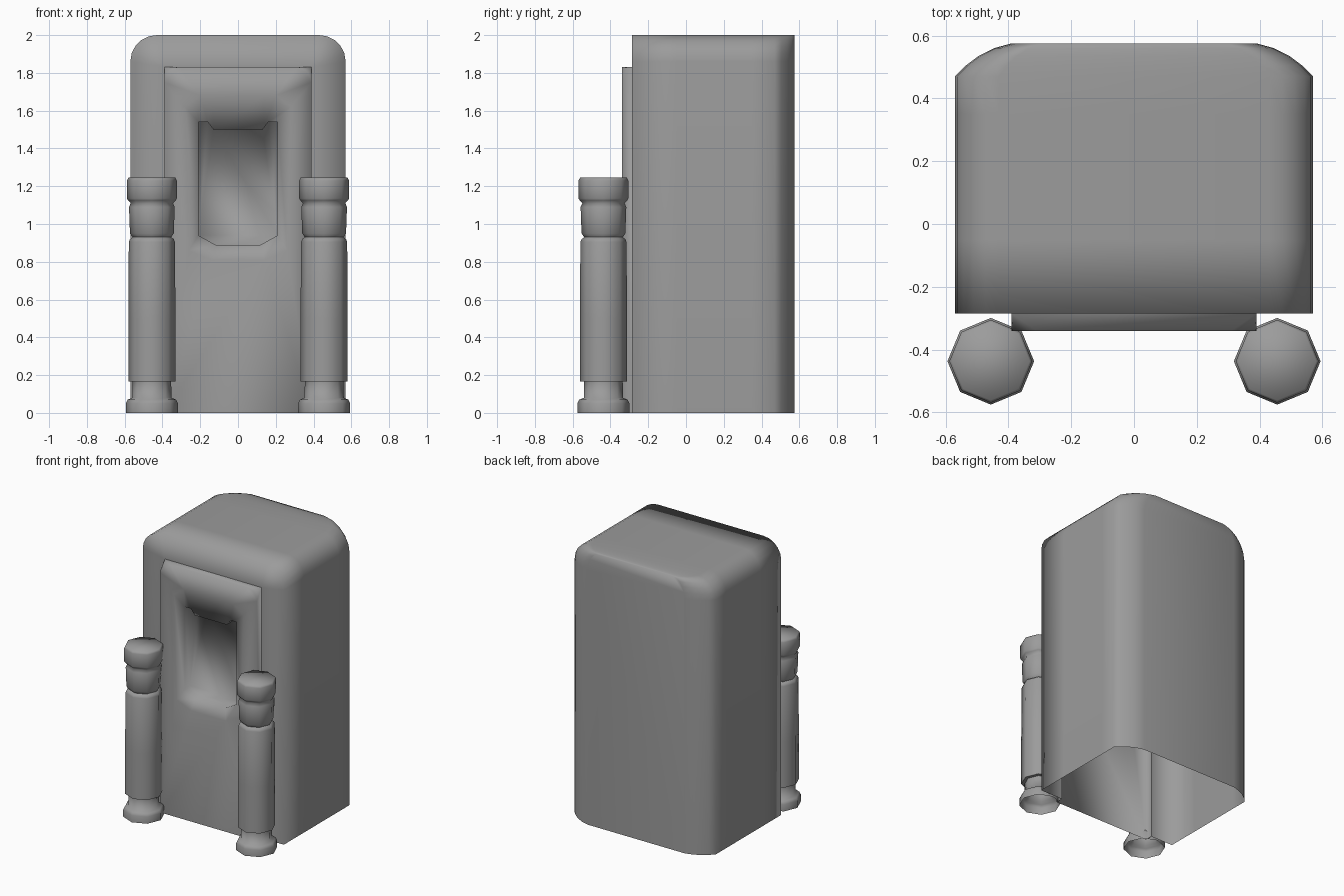
import bpy, bmesh, math

if "Cube" in bpy.data.objects:
    bpy.data.objects.remove(bpy.data.objects["Cube"])

GREY = bpy.data.materials.new("dark_grey")
GREY.diffuse_color = (0.33, 0.33, 0.33, 1)
GREY.use_nodes = True
GREY.node_tree.nodes["Principled BSDF"].inputs["Base Color"].default_value = GREY.diffuse_color


def arch(x, top, r, y, sx=1.0):
    """Open arch outline from right foot over the top to left foot."""
    half = [(x, 0.0)]
    for i in range(6):
        a = math.pi / 2 * i / 5
        half.append((x - r + r * math.cos(a), top - r + r * math.sin(a)))
    pts = half + [(-px, pz) for px, pz in reversed(half)]
    return [(px * sx, y, pz) for px, pz in pts]


def add_ring(bm, pts):
    return [bm.verts.new(p) for p in pts]


def bridge(bm, a, b, closed=False):
    n = len(a)
    for i in range(n if closed else n - 1):
        j = (i + 1) % n
        bm.faces.new((a[i], a[j], b[j], b[i]))


def finish(bm, name, angle):
    bmesh.ops.remove_doubles(bm, verts=bm.verts, dist=0.0005)
    bmesh.ops.recalc_face_normals(bm, faces=bm.faces)
    me = bpy.data.meshes.new(name)
    bm.to_mesh(me)
    bm.free()
    me.materials.append(GREY)
    ob = bpy.data.objects.new(name, me)
    bpy.context.collection.objects.link(ob)
    bpy.ops.object.select_all(action='DESELECT')
    ob.select_set(True)
    bpy.context.view_layer.objects.active = ob
    bpy.ops.object.shade_smooth_by_angle(angle=math.radians(angle))
    return ob


FRONT, PANEL = -0.285, -0.34

# Hollow cabinet: front frame, arched shell, rounded back corners, open bottom
bm = bmesh.new()
prev = add_ring(bm, arch(0.39, 1.83, 0.0, FRONT))
for y, w in [(FRONT, 0.57), (-0.05, 0.57), (0.35, 0.57), (0.47, 0.57),
             (0.505, 0.535), (0.535, 0.495), (0.56, 0.445), (0.575, 0.39)]:
    ring = add_ring(bm, arch(0.57, 2.0, 0.14, y, w / 0.57))
    bridge(bm, prev, ring)
    prev = ring
bm.faces.new(prev)
finish(bm, "cabinet_shell", 100)

# Raised front panel: square base lofted to a rounded face, with a niche
bm = bmesh.new()
base = add_ring(bm, arch(0.39, 1.83, 0.0, FRONT))
face = add_ring(bm, arch(0.39, 1.83, 0.08, PANEL))
bridge(bm, base, face)


def niche_ring(half, depth):
    pts = half + [(-x, z) for x, z in reversed(half)]
    return add_ring(bm, [(x, depth(z), z) for x, z in pts])


MOUTH = [(.12, .89), (.21, .94), (.21, 1.54), (.16, 1.54), (.13, 1.50)]
rim = niche_ring([(.14, .81), (.26, .86), (.28, 1.62), (.20, 1.68), (.14, 1.68)],
                 lambda z: PANEL)
mouth = niche_ring(MOUTH, lambda z: -0.315)
back = niche_ring(MOUTH, lambda z: -0.26 + (z - 0.9) * 0.15)
bridge(bm, rim, mouth, True)
bridge(bm, mouth, back, True)
bm.faces.new(back)
border = [bm.edges.get((face[i], face[i + 1])) for i in range(len(face) - 1)]
border.append(bm.edges.new((face[0], face[-1])))
border += [bm.edges.get((rim[i], rim[(i + 1) % len(rim)])) for i in range(len(rim))]
bmesh.ops.triangle_fill(bm, use_beauty=True, use_dissolve=False, edges=border,
                        normal=(0, -1, 0))
finish(bm, "front_panel", 120)

# Turned eight-sided posts, open underneath
PROFILE = [(.138, 0), (.138, .05), (.128, .07), (.104, .08), (.102, .165),
           (.125, .166), (.125, .5), (.122, .905), (.116, .92), (.102, .93),
           (.116, .95), (.121, 1.09), (.112, 1.11), (.126, 1.125),
           (.132, 1.135), (.132, 1.23), (.124, 1.245)]
for side, name in ((-1, "left_post"), (1, "right_post")):
    bm = bmesh.new()
    prev = None
    for r, z in PROFILE:
        ring = add_ring(bm, [(side * 0.456 + r * math.cos(math.pi * k / 4),
                              -0.437 + r * math.sin(math.pi * k / 4), z)
                             for k in range(8)])
        if prev:
            bridge(bm, prev, ring, True)
        prev = ring
    bm.faces.new(prev)
    finish(bm, name, 85)
